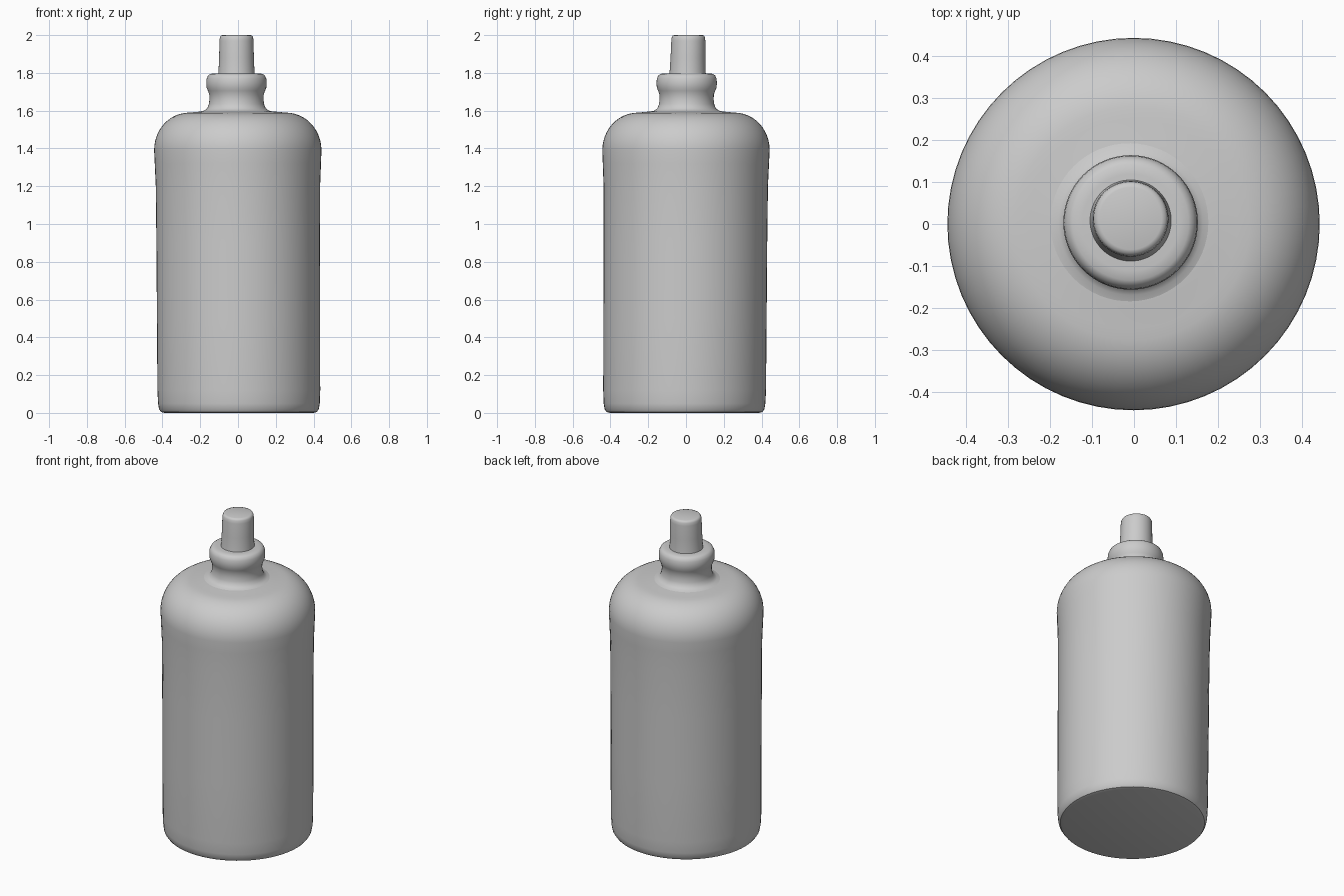
import bpy, bmesh, math

cube = bpy.data.objects.get("Cube")
if cube:
    bpy.data.objects.remove(cube, do_unlink=True)

SIDES = 64
grey = bpy.data.materials.new("plain grey")
grey.use_nodes = True
colour = (0.6, 0.6, 0.6, 1)
grey.diffuse_color = colour
grey.node_tree.nodes["Principled BSDF"].inputs["Base Color"].default_value = colour


def lathe(name, profile, base, top, angle=40):
    """Spin (radius, z) points; the axis leans from base xy to top xy."""
    bm = bmesh.new()
    low, high = profile[0][1], profile[-1][1]
    rings = []
    for radius, z in profile:
        t = (z - low) / (high - low)
        cx = base[0] + (top[0] - base[0]) * t
        cy = base[1] + (top[1] - base[1]) * t
        ring = []
        for i in range(SIDES):
            a = math.tau * i / SIDES
            ring.append(bm.verts.new((cx + radius * math.cos(a), cy + radius * math.sin(a), z)))
        rings.append(ring)
    for a, b in zip(rings, rings[1:]):
        for i in range(SIDES):
            j = (i + 1) % SIDES
            bm.faces.new((a[i], a[j], b[j], b[i]))
    bm.faces.new(rings[0][::-1])
    bm.faces.new(rings[-1])
    mesh = bpy.data.meshes.new(name)
    bm.to_mesh(mesh)
    bm.free()
    mesh.materials.append(grey)
    obj = bpy.data.objects.new(name, mesh)
    bpy.context.collection.objects.link(obj)
    bpy.ops.object.select_all(action="DESELECT")
    obj.select_set(True)
    bpy.context.view_layer.objects.active = obj
    bpy.ops.object.shade_smooth_by_angle(angle=math.radians(angle))
    return obj


# Rounded bottle body with a soft shoulder
shoulder = []
for i in range(13):
    a = math.pi / 2 * i / 12
    shoulder.append((0.25 + 0.193 * math.cos(a) ** 0.95, 1.39 + 0.2 * math.sin(a)))
lathe("bottle_body",
      [(0.395, 0), (0.413, 0.005), (0.423, 0.02), (0.428, 0.05), (0.431, 0.12), (0.432, 0.5),
       (0.433, 0.9), (0.435, 1.2), (0.44, 1.32)] + shoulder + [(0.2, 1.595), (0.14, 1.6)],
      (0.005, -0.008), (-0.002, 0.001))

# Neck flaring into the shoulder, with a rounded collar
lathe("neck_collar",
      [(0.2, 1.593), (0.172, 1.6), (0.155, 1.612), (0.146, 1.635), (0.143, 1.66), (0.144, 1.685),
       (0.151, 1.705), (0.158, 1.722), (0.16, 1.745), (0.158, 1.77), (0.15, 1.787),
       (0.138, 1.795), (0.115, 1.797)],
      (-0.008, 0.003), (-0.008, 0.004), 60)

# Narrow spout with a softened rim
lathe("spout",
      [(0.098, 1.785), (0.095, 1.81), (0.092, 1.88), (0.09, 1.97), (0.088, 1.988),
       (0.083, 1.997), (0.074, 2.0)],
      (-0.008, 0.008), (-0.008, 0.013), 60)
